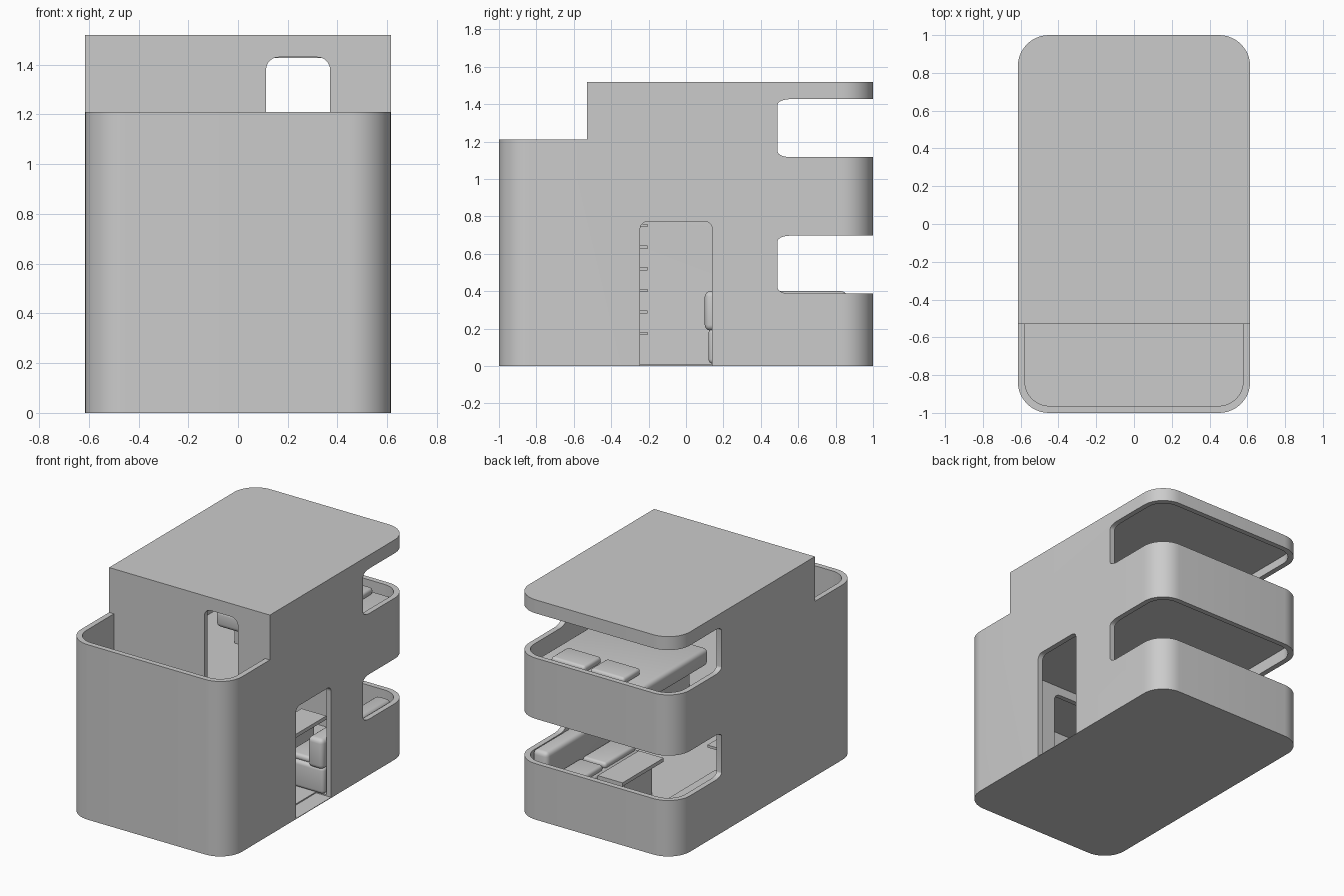
import bpy, bmesh, math

if "Cube" in bpy.data.objects:
    bpy.data.objects.remove(bpy.data.objects["Cube"])

gray = bpy.data.materials.new("light_gray")
gray.diffuse_color = (0.6, 0.6, 0.6, 1)
gray.use_nodes = True
gray.node_tree.nodes["Principled BSDF"].inputs["Base Color"].default_value = gray.diffuse_color


def arc_rect(a0, a1, b0, b1, radii):
    """Rounded rectangle outline; radii are (ra, rb) for corners --, +-, ++, -+."""
    corners = [(a0, b0, 1, 1, 180), (a1, b0, -1, 1, 270),
               (a1, b1, -1, -1, 0), (a0, b1, 1, -1, 90)]
    pts = []
    for (a, b, sa, sb, start), r in zip(corners, radii):
        if not r:
            pts.append((a, b))
            continue
        ra, rb = r if isinstance(r, tuple) else (r, r)
        for i in range(13):
            t = math.radians(start + 90 * i / 12)
            pts.append((a + sa * ra + ra * math.cos(t), b + sb * rb + rb * math.sin(t)))
    return pts


def prism(name, pts, lo, hi, axis="z"):
    """Extrude an outline along an axis."""
    place = {"z": lambda a, b, h: (a, b, h),
             "x": lambda a, b, h: (h, a, b),
             "y": lambda a, b, h: (a, h, b)}[axis]
    bm = bmesh.new()
    low = [bm.verts.new(place(a, b, lo)) for a, b in pts]
    top = [bm.verts.new(place(a, b, hi)) for a, b in pts]
    n = len(pts)
    bm.faces.new(low)
    bm.faces.new(top)
    for i in range(n):
        j = (i + 1) % n
        bm.faces.new((low[i], low[j], top[j], top[i]))
    bmesh.ops.recalc_face_normals(bm, faces=bm.faces)
    me = bpy.data.meshes.new(name)
    bm.to_mesh(me)
    bm.free()
    ob = bpy.data.objects.new(name, me)
    bpy.context.collection.objects.link(ob)
    me.materials.append(gray)
    return ob


def activate(ob):
    bpy.ops.object.select_all(action="DESELECT")
    ob.select_set(True)
    bpy.context.view_layer.objects.active = ob


def smooth(ob):
    activate(ob)
    bpy.ops.object.shade_smooth_by_angle(angle=math.radians(30))


def box(name, x, y, z, bevel=0.0):
    ob = prism(name, arc_rect(*x, *y, (0, 0, 0, 0)), *z)
    if bevel:
        m = ob.modifiers.new("round", "BEVEL")
        m.width, m.segments = bevel, 4
        activate(ob)
        bpy.ops.object.modifier_apply(modifier=m.name)
        smooth(ob)
    return ob


def cut(target, cutter):
    m = target.modifiers.new("cut", "BOOLEAN")
    m.operation, m.solver, m.object = "DIFFERENCE", "EXACT", cutter
    activate(target)
    bpy.ops.object.modifier_apply(modifier=m.name)
    bpy.data.objects.remove(cutter)


# House shell with rounded vertical corners
R, RI, W = 0.165, 0.13, 0.578
shell = prism("house_shell", arc_rect(-0.615, 0.615, -1, 1, (R,) * 4), 0, 1.52)

# Rooms: what stays between them is the floor slab, roof and cross walls
front = lambda: arc_rect(-W, W, -0.963, -0.53, (RI, RI, 0, 0))
rear = lambda: arc_rect(-W, W, -0.495, 0.963, (0, 0, RI, RI))
cut(shell, prism("front_room", front(), 0.012, 0.78))
cut(shell, prism("living_room", rear(), 0.012, 0.78))
cut(shell, prism("terrace", front(), 0.81, 1.7))
cut(shell, prism("bedroom", rear(), 0.81, 1.485))

# Terrace step above the parapet
cut(shell, box("terrace_step", (-0.8, 0.8), (-1.2, -0.53), (1.21, 1.8)))

# Wraparound window openings on both floors
corner = (0.07, 0.03)
for z0, z1 in ((0.387, 0.697), (1.117, 1.427)):
    cut(shell, prism("window", arc_rect(0.49, 1.2, z0, z1, (corner, 0, 0, corner)),
                     -0.8, 0.8, "x"))

# Side entrance, terrace doorway and inner doorway
cut(shell, prism("entrance", arc_rect(-0.245, 0.14, 0.004, 0.773, (0, 0, 0.04, 0.04)),
                 0.5, 0.8, "x"))
for x0, x1, z0, z1 in ((0.113, 0.37, 0.81, 1.43), (0.01, 0.265, 0.012, 0.72)):
    cut(shell, prism("doorway", arc_rect(x0, x1, z0, z1, (0, 0, 0.05, 0.05)),
                     -0.6, -0.45, "y"))

# Stairwell through the slab
cut(shell, box("stairwell", (-0.57, -0.1), (-0.49, -0.205), (0.7, 0.9)))
smooth(shell)

# Floating stair treads
for i in range(6):
    z = 0.165 + 0.1155 * i
    x = -0.02 - 0.085 * i
    box(f"stair_tread_{i + 1}", (x - 0.11, x), (-0.495, -0.205), (z, z + 0.017))

# Bed upstairs
box("bed_base", (-0.2, 0.44), (0.25, 0.94), (0.81, 0.94))
box("bed_mattress", (-0.28, 0.52), (0.15, 0.95), (0.94, 1.06), 0.03)
for i, x in enumerate((0.27, -0.03)):
    box(f"pillow_{i + 1}", (x - 0.13, x + 0.13), (0.72, 0.91), (1.055, 1.105), 0.02)

# Sofa, table and bench downstairs
box("sofa_seat", (0.27, 0.57), (0.12, 0.88), (0.012, 0.2), 0.025)
box("sofa_back", (0.46, 0.575), (0.1, 0.86), (0.19, 0.4), 0.03)
for i in range(2):
    y = 0.14 + 0.36 * i
    box(f"sofa_cushion_{i + 1}", (0.28, 0.46), (y, y + 0.34), (0.19, 0.235), 0.02)
box("coffee_table_top", (0.01, 0.2), (0.23, 0.68), (0.225, 0.25))
box("coffee_table_base", (0.05, 0.16), (0.3, 0.6), (0.012, 0.225))
box("wall_bench", (-0.575, -0.43), (0.3, 0.84), (0.012, 0.31))
